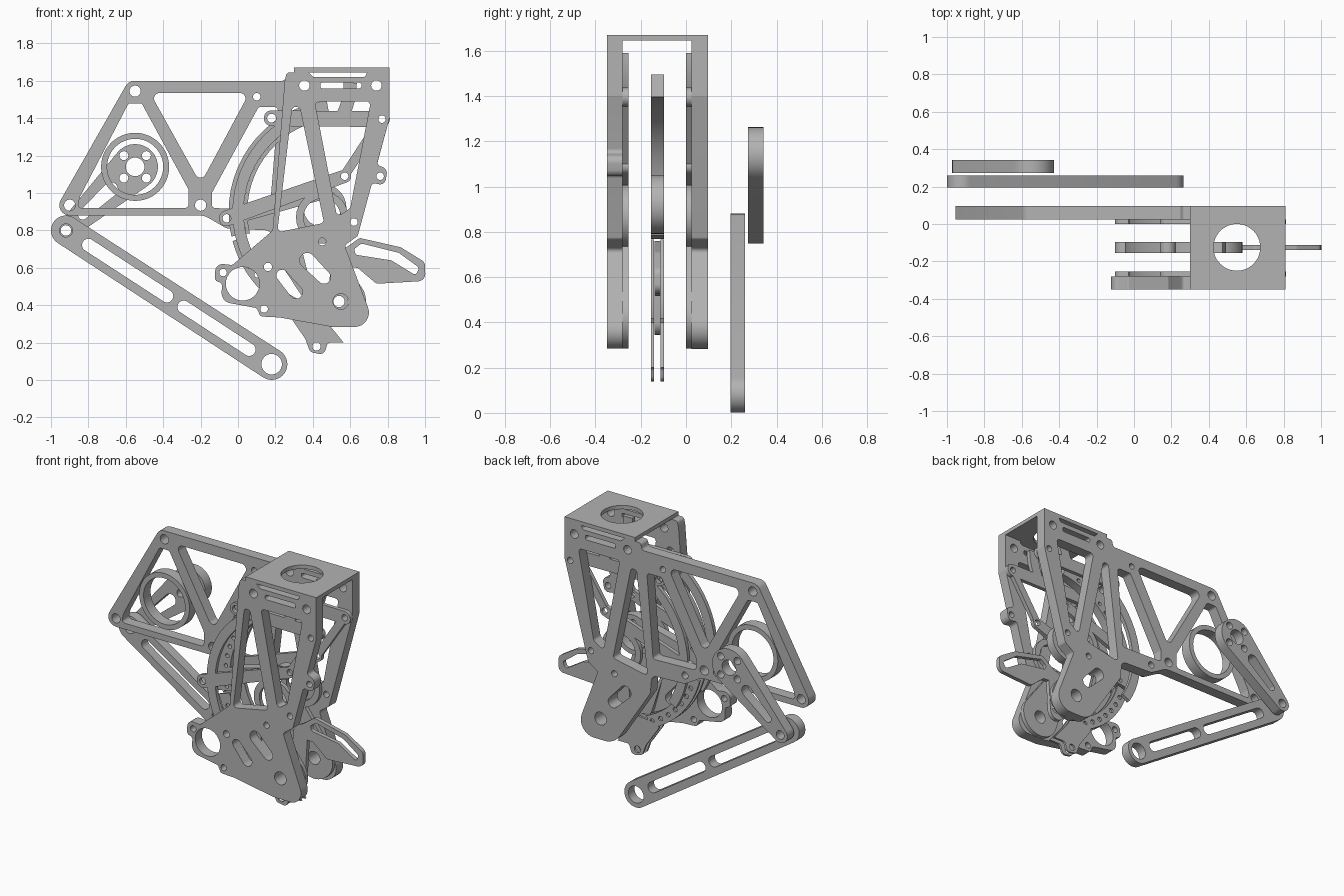
import bpy, bmesh, math
from mathutils import Vector as V, Matrix

cube = bpy.data.objects.get("Cube")
if cube:
    bpy.data.objects.remove(cube, do_unlink=True)

mat = bpy.data.materials.new("machined grey")
mat.use_nodes = True
GREY = (0.45, 0.45, 0.45, 1)
mat.diffuse_color = GREY
mat.node_tree.nodes["Principled BSDF"].inputs["Base Color"].default_value = GREY


# Profile helpers: every profile is a closed list of (x, z) points
def circle(x, z, r, n=28):
    return [(x + r * math.cos(math.tau * i / n), z + r * math.sin(math.tau * i / n)) for i in range(n)]


def arc(x, z, r, a, b, n=16):
    angles = [math.radians(a + (b - a) * i / n) for i in range(n + 1)]
    return [(x + r * math.cos(t), z + r * math.sin(t)) for t in angles]


def capsule(a, ra, b, rb):
    d = V(b) - V(a)
    base = math.degrees(math.atan2(d.y, d.x))
    off = math.degrees(math.acos((ra - rb) / d.length))
    return arc(*a, ra, base + off, base + 360 - off) + arc(*b, rb, base - off, base + off)


def rounded(points, radius=0.02):
    """Fillet a polygon; a third value on a point overrides the radius."""
    out = []
    for i, p in enumerate(points):
        r = p[2] if len(p) > 2 else radius
        c, a, b = V(p[:2]), V(points[i - 1][:2]), V(points[(i + 1) % len(points)][:2])
        u, w = a - c, b - c
        half = u.angle(w) / 2
        if half > 1.5 or half < 0.05 or r == 0:
            out.append(tuple(c))
            continue
        trim = min(r / math.tan(half), 0.48 * u.length, 0.48 * w.length)
        u.normalize()
        w.normalize()
        centre = c + (u + w).normalized() * trim / math.cos(half)
        s, e = c + u * trim - centre, c + w * trim - centre
        turn = math.atan2(s.x * e.y - s.y * e.x, s.dot(e))
        for k in range(9):
            out.append(tuple(centre + Matrix.Rotation(turn * k / 8, 2) @ s))
    return out


def strip(path, width):
    """Band of even width along a path."""
    pts = [V(p) for p in path]
    left, right = [], []
    for i, p in enumerate(pts):
        t = (pts[min(i + 1, len(pts) - 1)] - pts[max(i - 1, 0)]).normalized()
        n = V((-t.y, t.x)) * width / 2
        left.append(tuple(p + n))
        right.append(tuple(p - n))
    return left + right[::-1]


def plate(name, outline, holes, y0, y1):
    """Extrude a profile with holes from y0 to y1."""
    cu = bpy.data.curves.new(name, 'CURVE')
    cu.dimensions = '2D'
    cu.fill_mode = 'BOTH'
    cu.extrude = (y1 - y0) / 2
    for loop in [outline] + holes:
        sp = cu.splines.new('POLY')
        sp.points.add(len(loop) - 1)
        for pt, (x, z) in zip(sp.points, loop):
            pt.co = (x, z, 0, 1)
        sp.use_cyclic_u = True
    tmp = bpy.data.objects.new(name + "_profile", cu)
    bpy.context.collection.objects.link(tmp)
    dg = bpy.context.evaluated_depsgraph_get()
    me = bpy.data.meshes.new_from_object(tmp.evaluated_get(dg))
    bpy.data.objects.remove(tmp, do_unlink=True)
    me.transform(Matrix.Translation((0, (y0 + y1) / 2, 0)) @ Matrix.Rotation(math.pi / 2, 4, 'X'))
    bm = bmesh.new()
    bm.from_mesh(me)
    bmesh.ops.remove_doubles(bm, verts=bm.verts, dist=0.0002)
    bmesh.ops.recalc_face_normals(bm, faces=bm.faces)
    bm.to_mesh(me)
    bm.free()
    me.materials.clear()
    me.materials.append(mat)
    ob = bpy.data.objects.new(name, me)
    bpy.context.collection.objects.link(ob)
    bpy.ops.object.select_all(action='DESELECT')
    ob.select_set(True)
    bpy.context.view_layer.objects.active = ob
    bpy.ops.object.shade_smooth_by_angle(angle=math.radians(35))
    return ob


# Openings shared by the front and back side plates
shared = [
    rounded([(0.29, 1.46), (0.33, 1.46), (0.46, 0.84), (0.21, 0.79)]),
    rounded([(0.41, 1.49), (0.71, 1.49), (0.60, 0.92), (0.53, 0.87)]),
    rounded([(0.44, 1.56), (0.66, 1.56), (0.66, 1.59), (0.44, 1.59)], 0.012),
    capsule((0.37, 0.64), 0.04, (0.46, 0.55), 0.035),
    circle(0.55, 0.42, 0.042), circle(0.355, 1.575, 0.028), circle(0.74, 1.575, 0.028),
    circle(0.77, 1.395, 0.02), circle(0.62, 0.845, 0.02), circle(0.45, 0.74, 0.02)]
top_edge = [(0.81, 1.645, 0), (0.69, 1.645, 0), (0.68, 1.62), (0.40, 1.62), (0.38, 1.645), (0.26, 1.645)]
foot_edge = [(0.735, 0.283, 0.135), (0.57, 0.72), (0.64, 0.77)]

# Front side plate with the round mount at its lower left
front = foot_edge + [(0.717, 1.055), (0.785, 1.04, 0.035), (0.80, 1.13, 0.035), (0.742, 1.15), (0.81, 1.40)] + top_edge + [
    (0.25, 1.60), (0.185, 0.80), (-0.03, 0.615), (-0.12, 0.625, 0.04), (-0.125, 0.53, 0.04),
    (-0.085, 0.52), (-0.09, 0.42, 0.09), (0.10, 0.385), (0.12, 0.34), (0.22, 0.335), (0.50, 0.285)]
plate("front_side_plate", rounded(front),
      shared + [circle(0.025, 0.515, 0.09), circle(-0.08, 0.575, 0.02), circle(0.14, 0.38, 0.02),
                circle(0.16, 0.605, 0.022), circle(0.76, 1.09, 0.02),
                capsule((0.235, 0.56), 0.03, (0.31, 0.47), 0.035)], -0.349, -0.28)

# Back side plate carrying the long truss arm
back = foot_edge + [(0.81, 1.40)] + top_edge + [
    (0.25, 1.60), (-0.585, 1.60, 0.055), (-0.995, 0.88, 0.055), (-0.18, 0.88, 0.1), (-0.06, 0.81, 0.06),
    (0.18, 0.80, 0.04), (0.19, 0.68, 0.05), (0.45, 0.283, 0.13)]
plate("back_side_plate", rounded(back),
      shared + [rounded([(-0.47, 1.535), (0.06, 1.535), (-0.20, 1.05)], 0.03),
                rounded([(-0.585, 1.48), (-0.515, 1.48), (-0.265, 1.02), (-0.265, 0.92), (-0.86, 0.92), (-0.845, 0.98)]),
                rounded([(0.11, 1.46), (0.215, 1.46), (0.17, 0.91), (-0.14, 0.92), (-0.14, 1.0)]),
                circle(-0.55, 1.545, 0.03), circle(-0.90, 0.935, 0.03), circle(-0.20, 0.935, 0.03),
                circle(0.10, 1.515, 0.02), circle(-0.06, 0.865, 0.022)], 0.025, 0.097)
plate("motor_ring", circle(-0.55, 1.14, 0.182, 48), [circle(-0.55, 1.14, 0.15, 48)], 0.025, 0.097)

# Square top plate with a round opening, laid flat
top = plate("top_plate", [(0.30, -0.349), (0.81, -0.349), (0.81, 0.097), (0.30, 0.097)],
            [circle(0.55, -0.125, 0.125, 48)], -1.67, -1.645)
top.data.transform(Matrix.Rotation(-math.pi / 2, 4, 'X'))

# Thin inner plates against both side plates
for side, y0, y1 in (("front", -0.28, -0.254), ("back", 0.0, 0.025)):
    bars = {
        "arc": (strip(arc(0.55, 0.90, 0.55, 125, 212), 0.06), []),
        "upper_bar": (capsule((0.18, 1.40), 0.042, (0.77, 1.395), 0.042),
                      [circle(0.18, 1.40, 0.024), circle(0.77, 1.395, 0.02)]),
        "lower_bar": (capsule((-0.06, 0.865), 0.042, (0.57, 1.09), 0.035),
                      [circle(-0.06, 0.865, 0.022), circle(0.57, 1.09, 0.02)]),
        "diagonal": (strip([(0.75, 1.37), (0.58, 1.11)], 0.05), []),
        "curved_rib": (strip(arc(0.20, 1.59, 0.40, -32, 0), 0.07), []),
        "hub": (circle(0.45, 0.87, 0.14), [circle(0.45, 0.87, 0.10)]),
        "foot_pad": (capsule((0.55, 0.42), 0.135, (0.40, 0.73), 0.07),
                     [circle(0.55, 0.42, 0.042), shared[3], circle(0.45, 0.74, 0.02)])}
    for part, (outline, holes) in bars.items():
        plate(f"{side}_inner_{part}", outline, holes, y0, y1)

# Middle sector with a row of adjusting holes, and its links
dots = [circle(*p, 0.013, 12) for p in arc(0.55, 0.90, 0.53, 110, 190, 11)]
plate("middle_sector", strip(arc(0.55, 0.90, 0.55, 97, 193), 0.10), dots, -0.155, -0.097)
plate("middle_link", capsule((-0.06, 0.865), 0.042, (0.45, 1.0), 0.035),
      [circle(-0.06, 0.865, 0.022), circle(0.45, 1.0, 0.02)], -0.155, -0.097)
plate("middle_lug", circle(0.18, 1.40, 0.042), [circle(0.18, 1.40, 0.024)], -0.155, -0.097)
plate("middle_hub", circle(0.45, 0.92, 0.13), [circle(0.45, 0.92, 0.10)], -0.155, -0.097)

# Pair of thin lower sector plates with a pointed toe
low_dots = [circle(*p, 0.015, 12) for p in arc(0.55, 0.90, 0.56, 203, 245, 6)]
toe = [(0.25, 0.38), (0.36, 0.22), (0.385, 0.15, 0.03), (0.46, 0.135, 0.03), (0.48, 0.20), (0.565, 0.20, 0),
       (0.46, 0.33), (0.42, 0.40)]
for side, y0 in (("front", -0.155), ("back", -0.112)):
    plate(side + "_lower_sector", strip(arc(0.55, 0.90, 0.56, 195, 248), 0.08), low_dots, y0, y0 + 0.014)
    plate(side + "_toe", rounded(toe), [circle(0.42, 0.18, 0.022)], y0, y0 + 0.014)

# Slotted paddle and its stem
paddle = [(0.50, 0.66), (0.58, 0.71), (0.65, 0.76), (0.87, 0.71, 0.05), (1.0, 0.63, 0.04), (1.002, 0.53, 0.04),
          (0.74, 0.515, 0.04), (0.64, 0.60), (0.50, 0.61)]
plate("paddle", rounded(paddle), [rounded([(0.62, 0.70), (0.66, 0.73), (0.86, 0.68), (0.97, 0.60), (0.95, 0.56),
                                           (0.82, 0.64), (0.63, 0.67)], 0.015)], -0.139, -0.112)
plate("paddle_stem", capsule((0.55, 0.64), 0.05, (0.53, 0.40), 0.055), [circle(0.54, 0.42, 0.03)], -0.139, -0.112)

# Long slotted shin and the crank that drives it
knee, ankle = (-0.92, 0.80), (0.18, 0.085)
plate("shin", capsule(knee, 0.08, ankle, 0.084),
      [circle(*knee, 0.035), circle(*ankle, 0.055),
       capsule((-0.80, 0.722), 0.034, (-0.38, 0.449), 0.034),
       capsule((-0.29, 0.391), 0.034, (0.06, 0.163), 0.034)], 0.196, 0.26)
hub_holes = [circle(*p, 0.024, 16) for p in arc(-0.55, 1.14, 0.085, 45, 315, 3)]
plate("crank", capsule((-0.55, 1.14), 0.122, knee, 0.052),
      [circle(-0.55, 1.14, 0.05), circle(*knee, 0.028),
       capsule((-0.68, 1.02), 0.038, (-0.83, 0.883), 0.025)] + hub_holes, 0.274, 0.342)
